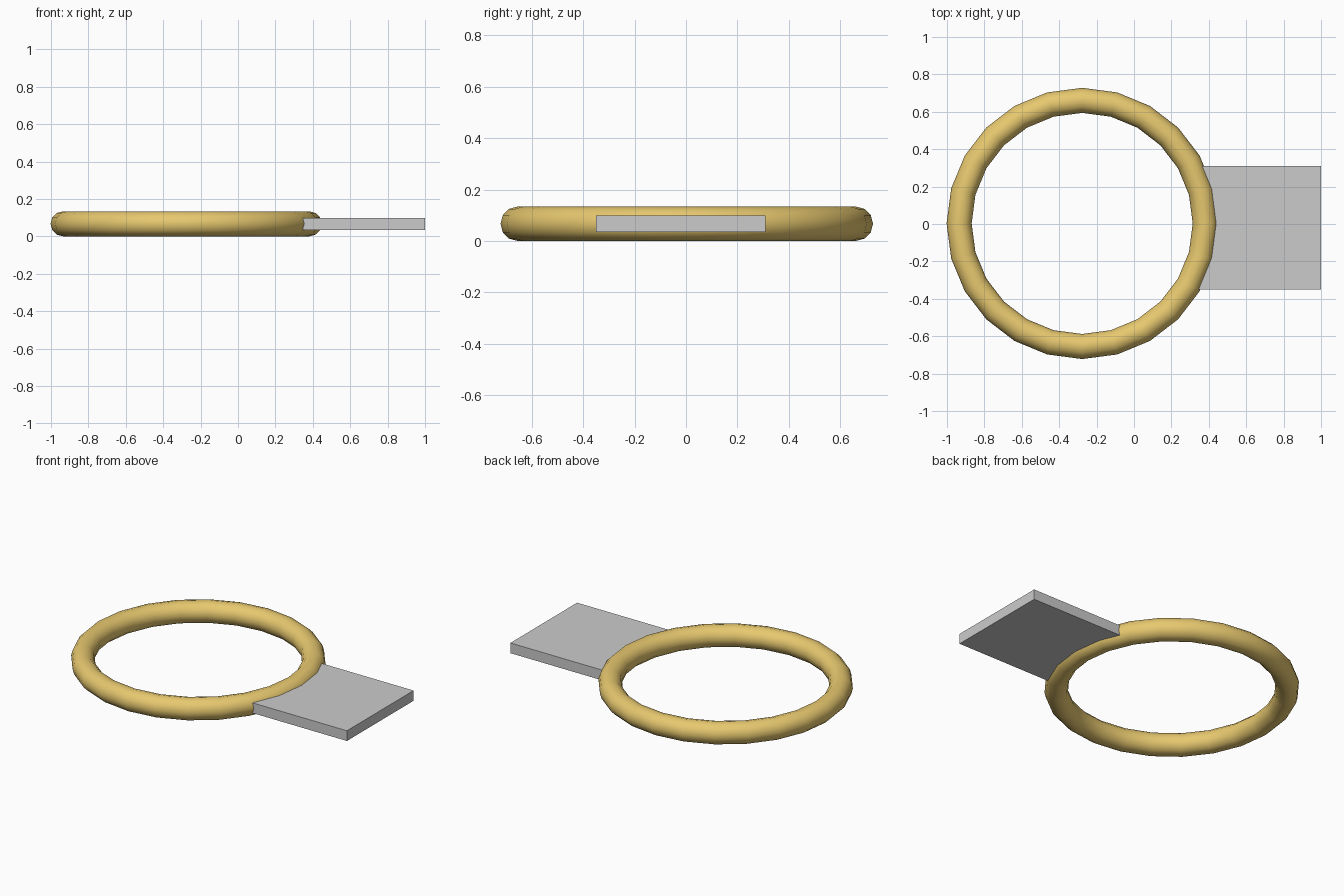
import bpy

if "Cube" in bpy.data.objects:
    bpy.data.objects.remove(bpy.data.objects["Cube"])

# Ring: 24-sided torus lying flat, smooth shaded
bpy.ops.mesh.primitive_torus_add(location=(-0.277, 0.003, 0.067),
                                 major_segments=24, minor_segments=12,
                                 major_radius=0.658, minor_radius=0.067)
ring = bpy.context.object
ring.name = "ring"
bpy.ops.object.shade_smooth()
gold = bpy.data.materials.new("gold")
gold.diffuse_color = (0.80, 0.58, 0.16, 1)
gold.use_nodes = True
gold.node_tree.nodes["Principled BSDF"].inputs["Base Color"].default_value = gold.diffuse_color
ring.data.materials.append(gold)

# Flat plate: its inner edge is embedded in the ring's tube
bpy.ops.mesh.primitive_cube_add(size=1, location=(0.67, -0.02, 0.067))
plate = bpy.context.object
plate.name = "plate"
plate.scale = (0.66, 0.66, 0.064)
bpy.ops.object.transform_apply(location=False, rotation=False, scale=True)
